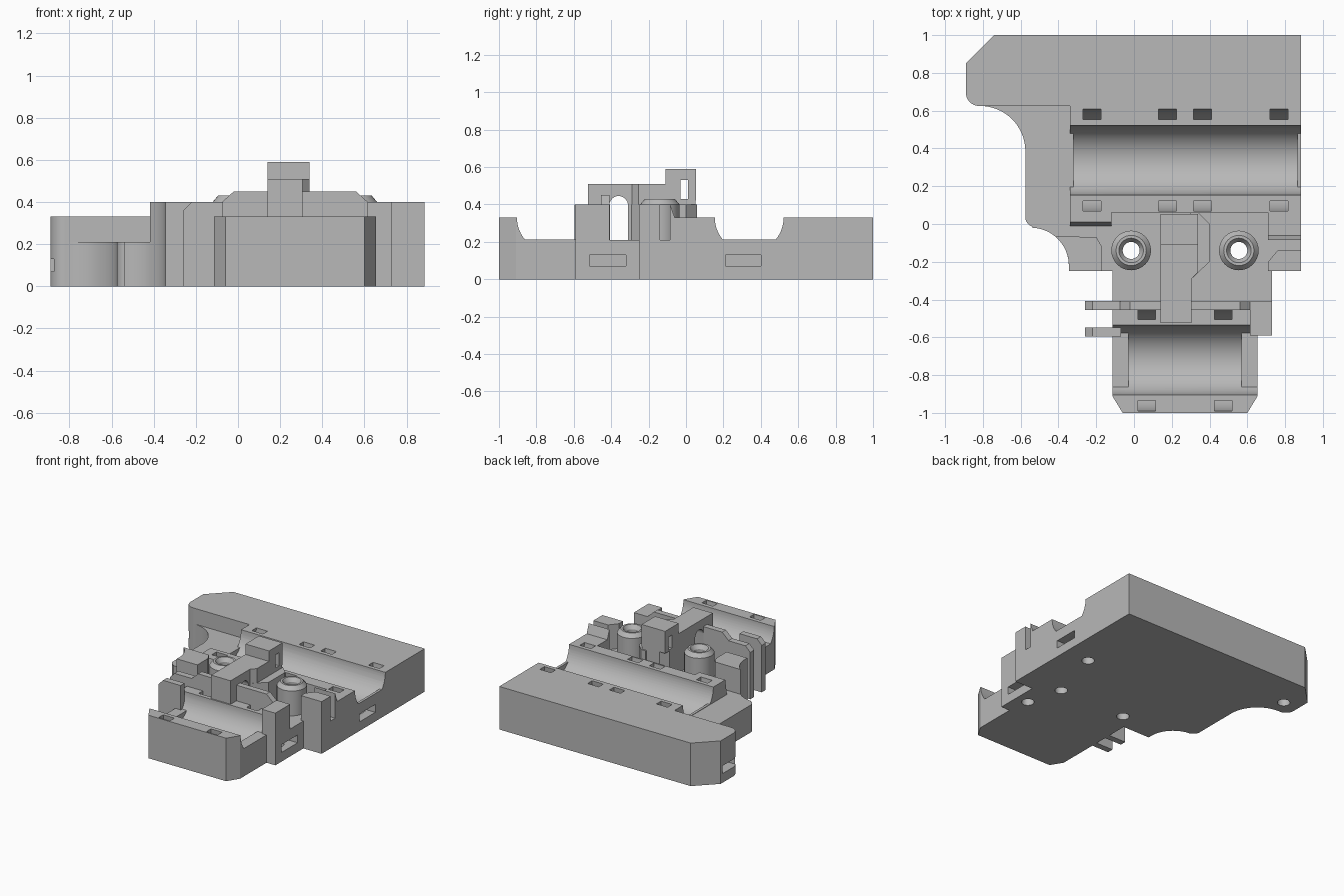
import bpy, bmesh
from math import sin, cos, pi, radians

if "Cube" in bpy.data.objects:
    bpy.data.objects.remove(bpy.data.objects["Cube"])

grey = bpy.data.materials.new("matte grey")
grey.use_nodes = True
grey.diffuse_color = (0.48, 0.48, 0.48, 1)
grey.node_tree.nodes["Principled BSDF"].inputs["Base Color"].default_value = (0.48, 0.48, 0.48, 1)


def arc(cx, cy, r, a, b, n=16):
    angles = [radians(a + (b - a) * i / n) for i in range(n + 1)]
    return [(cx + r * cos(t), cy + r * sin(t)) for t in angles]


def finish(name, bm):
    bmesh.ops.recalc_face_normals(bm, faces=bm.faces[:])
    mesh = bpy.data.meshes.new(name)
    bm.to_mesh(mesh)
    bm.free()
    mesh.materials.append(grey)
    ob = bpy.data.objects.new(name, mesh)
    bpy.context.collection.objects.link(ob)
    return ob


def prism(name, pts, axis, lo, hi):
    """Extrude a 2D outline along an axis."""
    place = {"x": lambda p, h: (h, p[0], p[1]),
             "y": lambda p, h: (p[0], h, p[1]),
             "z": lambda p, h: (p[0], p[1], h)}[axis]
    bm = bmesh.new()
    ends = [[bm.verts.new(place(p, h)) for p in pts] for h in (lo, hi)]
    bm.faces.new(ends[0])
    bm.faces.new(ends[1])
    for i in range(len(pts)):
        j = (i + 1) % len(pts)
        bm.faces.new((ends[0][i], ends[0][j], ends[1][j], ends[1][i]))
    return finish(name, bm)


def box(name, x, y, z):
    return prism(name, [(x[0], y[0]), (x[1], y[0]), (x[1], y[1]), (x[0], y[1])], "z", *z)


def lathe(name, cx, cy, profile, n=32):
    """Closed ring profile of (radius, z) spun about a vertical axis."""
    bm = bmesh.new()
    rings = [[bm.verts.new((cx + r * cos(2 * pi * k / n), cy + r * sin(2 * pi * k / n), z))
              for r, z in profile] for k in range(n)]
    m = len(profile)
    for k in range(n):
        a, b = rings[k], rings[(k + 1) % n]
        for i in range(m):
            bm.faces.new((a[i], a[(i + 1) % m], b[(i + 1) % m], b[i]))
    return finish(name, bm)


def cut(target, cutter):
    cutter.hide_render = True
    mod = target.modifiers.new("cut", "BOOLEAN")
    mod.operation = "DIFFERENCE"
    mod.solver = "EXACT"
    mod.object = cutter
    bpy.context.view_layer.objects.active = target
    bpy.ops.object.modifier_apply(modifier=mod.name)
    bpy.data.objects.remove(cutter)


FLOOR, TOP, HIGH = 0.21, 0.33, 0.40

# Main body plate
outline = [(-0.06, -1), (0.60, -1), (0.655, -0.91), (0.655, -0.59), (0.73, -0.59),
           (0.73, -0.25), (0.885, -0.25), (0.885, 1), (-0.74, 1), (-0.89, 0.85)]
outline += arc(-0.82, 0.695, 0.07, 180, 270, 8)
outline += arc(-0.815, 0.385, 0.24, 90, 0)
outline += arc(-0.525, 0.035, 0.05, 180, 255, 6)
outline += arc(-0.545, -0.22, 0.2, 88, 0)
outline += [(-0.345, -0.25), (-0.115, -0.25), (-0.115, -0.91)]
body = prism("body", outline, "z", 0, TOP)

# Lowered side shelf and pit
cut(body, box("shelf_cut", (-1.2, -0.34), (-0.4, 0.625), (FLOOR, 1)))
cut(body, box("pit_cut", (-0.4, 1.2), (-0.41, 0.06), (FLOOR, 1)))

# Bearing troughs with raised end lips, and the tie tunnels around them
troughs = [(0.338, (-0.32, 0.865), (-0.4, 1), (-0.27, 0.13, 0.315, 0.72)),
           (-0.72, (-0.03, 0.57), (-0.3, 0.8), (0.02, 0.425))]
for cy, inner, outer, ties in troughs:
    bowl = arc(cy, TOP, 0.184, 180, 360, 32)
    lid = [(cy + 0.184, 0.6), (cy - 0.184, 0.6)]
    lip = [(y, z) for y, z in bowl if z > FLOOR]
    cut(body, prism("lip_cut", lip + lid, "x", *outer))
    cut(body, prism("trough_cut", bowl + lid, "x", *inner))
    for x in ties:
        ring = [(cy + 0.27, 0.5)] + arc(cy, TOP, 0.27, 0, -180, 24) + [(cy - 0.27, 0.5)]
        ring += [(cy - 0.215, 0.5)] + arc(cy, TOP, 0.215, -180, 0, 24) + [(cy + 0.215, 0.5)]
        cut(body, prism("tie_cut", ring, "x", x, x + 0.095))

# Nut slots in the sides, each with a screw hole from below
nuts = [((0.59, 1), (0.21, 0.40), 0.68), ((0.54, 0.9), (-0.515, -0.32), 0.63),
        ((-1, -0.67), (0.65, 0.83), -0.76)]
for x, y, hx in nuts:
    cut(body, box("nut_cut", x, y, (0.07, 0.13)))
    cut(body, prism("screw_cut", arc(hx, sum(y) / 2, 0.045, 0, 345, 23), "z", -0.1, 0.1))

# Hollow screw posts
tube = [(0.105, FLOOR - 0.01), (0.105, HIGH), (0.08, 0.43), (0.065, 0.43),
        (0.045, HIGH), (0.045, FLOOR - 0.01)]
parts = [body]
for side, x in (("right", -0.015), ("left", 0.555)):
    cut(body, prism("post_cut", arc(x, -0.14, 0.045, 0, 348.75, 31), "z", -0.1, 1))
    parts.append(lathe(side + "_post", x, -0.14, tube))

# Cross wall behind the small trough
parts.append(prism("cross_wall", [(-0.075, FLOOR), (-0.075, HIGH), (-0.02, 0.45),
                                  (0.56, 0.45), (0.615, HIGH), (0.615, FLOOR)],
                   "y", -0.455, -0.41))

# Raised corner blocks
parts.append(box("left_front_block", (0.615, 0.73), (-0.59, -0.41), (FLOOR - 0.01, HIGH)))
parts.append(prism("left_block", [(0.71, -0.25), (0.885, -0.25), (0.885, -0.14),
                                  (0.76, -0.14), (0.71, -0.2)], "z", FLOOR, HIGH))
parts.append(prism("left_rear_block", [(-0.085, FLOOR), (-0.085, HIGH), (-0.06, TOP),
                                       (0.06, TOP), (0.06, FLOOR)], "x", 0.71, 0.885))
parts.append(prism("right_block", arc(-0.545, -0.22, 0.2, 50, 0, 10) +
                   [(-0.345, -0.25), (-0.17, -0.25), (-0.17, -0.12), (-0.2, -0.068)],
                   "z", FLOOR, HIGH))
parts.append(prism("right_rear_block", [(-0.01, FLOOR), (0.01, TOP), (0.06, TOP), (0.06, FLOOR)],
                   "x", -0.34, -0.12))

# Pair of side tabs
tab = [(-0.26, 0), (-0.26, 0.36), (-0.22, HIGH), (-0.07, HIGH), (-0.07, 0)]
for name, y in (("front_tab", -0.595), ("rear_tab", -0.455)):
    parts.append(prism(name, tab, "y", y, y + 0.048))

# Central beam with arch, its foot and the taller holed block
beam = prism("beam", [(0.14, -0.525), (0.305, -0.525), (0.305, -0.29), (0.34, -0.255),
                      (0.34, 0.05), (0.19, 0.05), (0.14, 0)], "z", FLOOR - 0.01, 0.51)
arch = [(-0.41, FLOOR)] + arc(-0.36, 0.395, 0.05, 180, 0) + [(-0.31, FLOOR)]
cut(beam, prism("arch_cut", arch, "x", 0, 0.6))
foot = prism("beam_foot", [(0.3, -0.295), (0.40, -0.2), (0.40, 0), (0.34, 0.06), (0.3, 0.06)],
             "z", FLOOR, HIGH)
head = box("beam_head", (0.14, 0.34), (-0.11, 0.053), (0.42, 0.59))
for part in (beam, head):
    cut(part, box("window_cut", (0, 0.6), (-0.03, 0.012), (0.43, 0.53)))
parts += [beam, foot, head]

# Smooth the curved faces, keep edges crisp
bpy.ops.object.select_all(action="DESELECT")
for ob in parts:
    ob.select_set(True)
bpy.context.view_layer.objects.active = body
bpy.ops.object.shade_smooth_by_angle(angle=radians(25))
